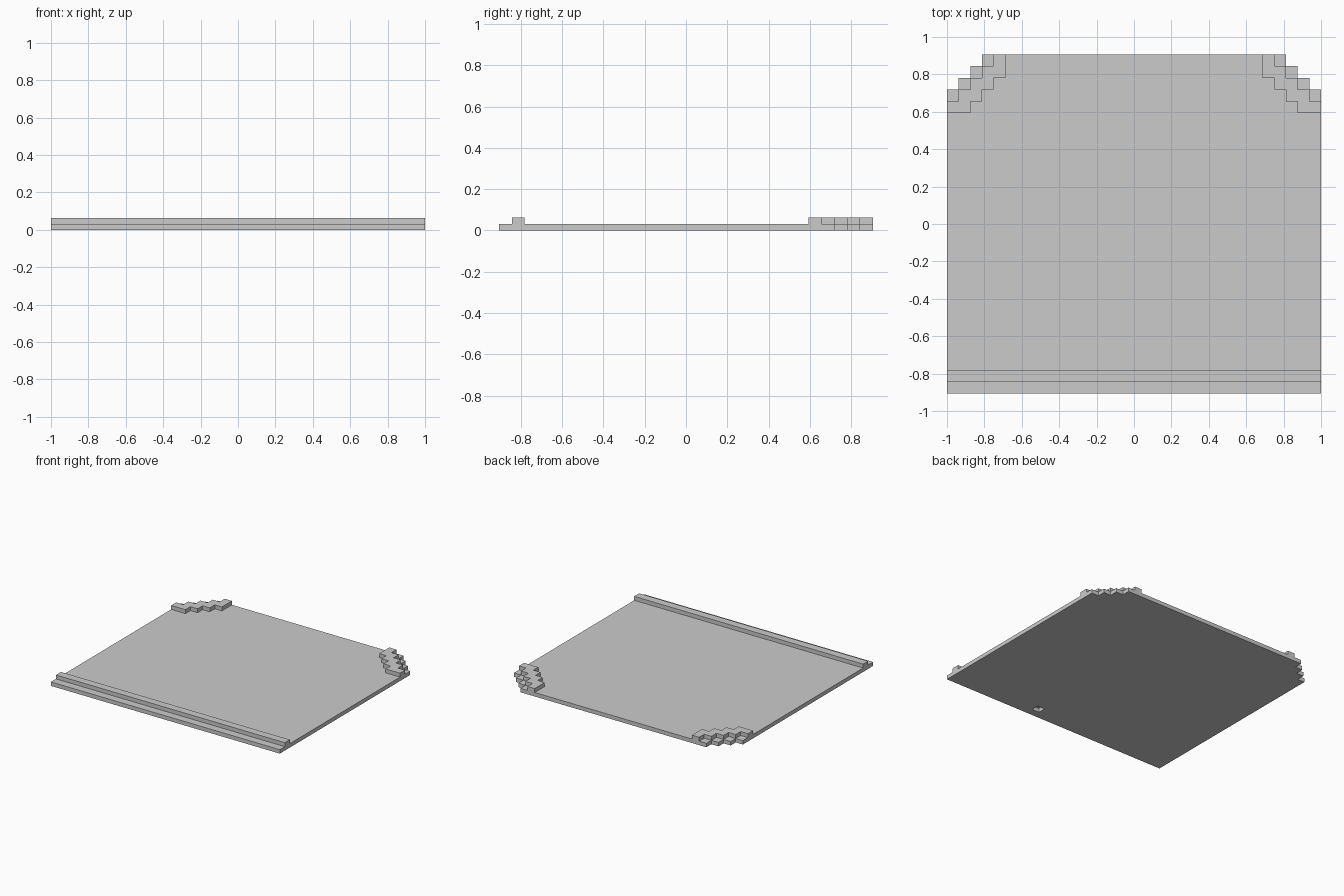
import bpy, bmesh

if "Cube" in bpy.data.objects:
    bpy.data.objects.remove(bpy.data.objects["Cube"])

U = 1 / 16          # horizontal grid step
H = 1 / 32          # layer height
YB = 29 / 32        # half depth


def prism(name, outline, z0, z1):
    """Extrude a counter-clockwise outline from z0 to z1."""
    bm = bmesh.new()
    face = bm.faces.new([bm.verts.new((x, y, z0)) for x, y in outline])
    top = bmesh.ops.extrude_face_region(bm, geom=[face])["geom"]
    verts = [v for v in top if isinstance(v, bmesh.types.BMVert)]
    bmesh.ops.translate(bm, vec=(0, 0, z1 - z0), verts=verts)
    bmesh.ops.recalc_face_normals(bm, faces=bm.faces)
    mesh = bpy.data.meshes.new(name)
    bm.to_mesh(mesh)
    bm.free()
    obj = bpy.data.objects.new(name, mesh)
    bpy.context.collection.objects.link(obj)
    return obj


def rect(x0, x1, y0, y1):
    return [(x0, y0), (x1, y0), (x1, y1), (x0, y1)]


def stairs(x, y, count, first=1):
    """Staircase from the right edge up to the back edge; first = rise of last step."""
    pts = [(x, y)]
    for i in range(count):
        x -= U * (first if i == 0 else 1)
        pts.append((x, y))
        y += U
        pts.append((x, y))
    return pts


def mirrored(pts):
    return [(-x, y) for x, y in reversed(pts)]


# Base plate with stepped back corners
corner = stairs(1, YB - 3 * U, 3)
base = prism("base_plate", [(-1, -YB), (1, -YB)] + corner + mirrored(corner), 0, H)

# Small pocket in the underside, hidden beneath the front rail
cutter = prism("pocket_cutter", rect(3 * U, 4 * U, -YB + U, -YB + 2 * U), -H, 2 * H)
cutter.hide_render = True
cutter.hide_viewport = True
cut = base.modifiers.new("pocket", "BOOLEAN")
cut.operation = "DIFFERENCE"
cut.solver = "EXACT"
cut.object = cutter

# Front rail, set back one step from the front edge
prism("front_rail", rect(-1, 1, -YB + U, -YB + 2 * U), H, 2 * H)

# Stepped raised walls in the back corners
outer = stairs(1, YB - 4 * U, 4)
inner = stairs(1, YB - 5 * U, 4, first=2)
inner[-1] = (inner[-1][0], YB)
wall = outer + inner[::-1]
prism("corner_wall_right", wall, H, 2 * H)
prism("corner_wall_left", mirrored(wall), H, 2 * H)
